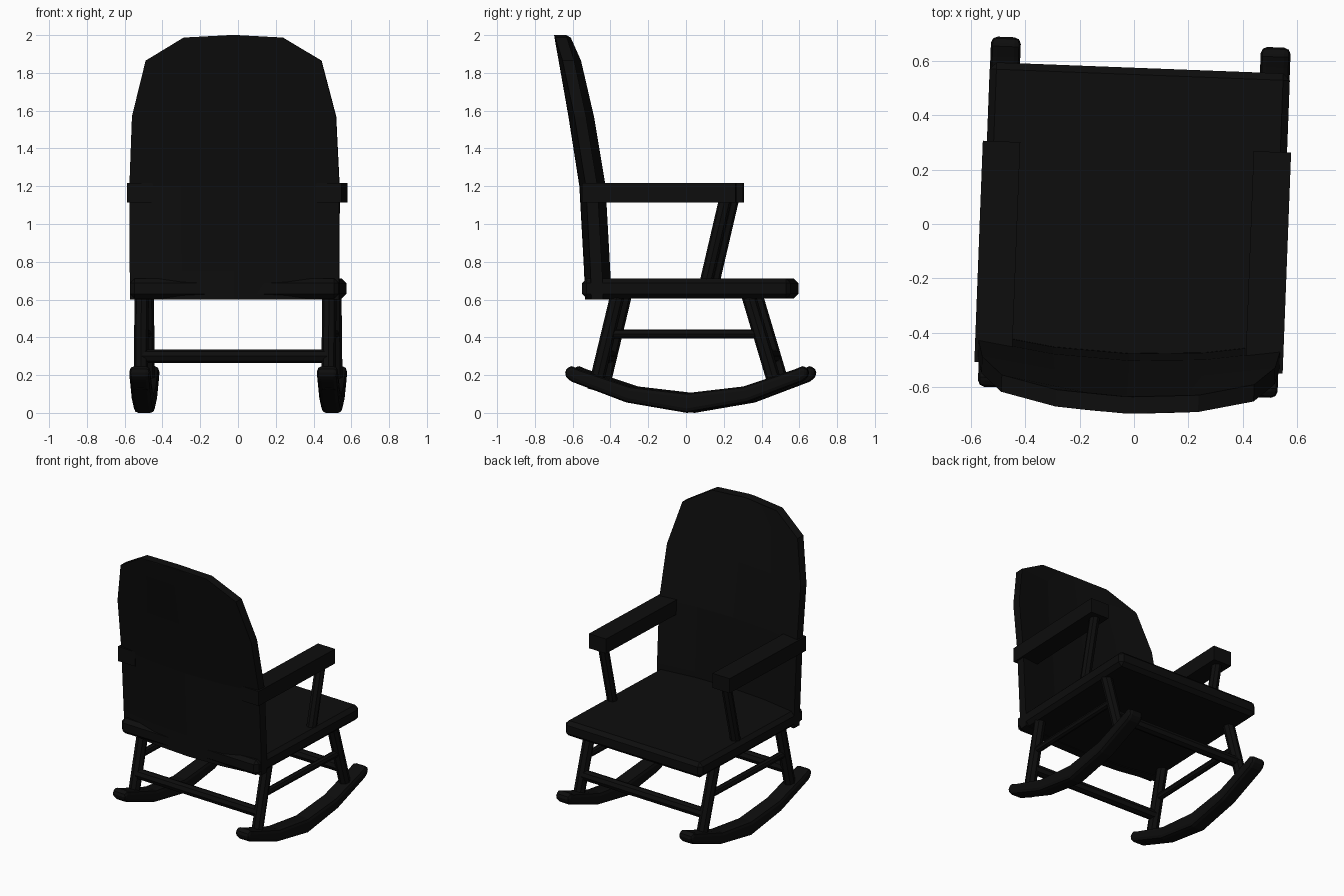
import bpy, bmesh, math
from mathutils import Vector

cube = bpy.data.objects.get("Cube")
if cube:
    bpy.data.objects.remove(cube)

COLOUR = (0.004, 0.004, 0.004, 1)
black = bpy.data.materials.new("black paint")
black.use_nodes = True
black.diffuse_color = COLOUR
black.node_tree.nodes["Principled BSDF"].inputs["Base Color"].default_value = COLOUR

TURN = math.radians(-2.2)   # the chair stands slightly turned
SIDE = 0.497                # distance of legs and rockers from the middle


def finish(name, bm, bevel=0, segments=1):
    bmesh.ops.recalc_face_normals(bm, faces=bm.faces)
    mesh = bpy.data.meshes.new(name)
    bm.to_mesh(mesh)
    bm.free()
    mesh.materials.append(black)
    obj = bpy.data.objects.new(name, mesh)
    bpy.context.collection.objects.link(obj)
    obj.rotation_euler.z = TURN
    if bevel:
        mod = obj.modifiers.new("soft edges", "BEVEL")
        mod.width, mod.segments = bevel, segments
        mod.limit_method = "ANGLE"
        mod.angle_limit = math.radians(40)
    return obj


def box(name, low, high, bevel=0):
    bm = bmesh.new()
    bmesh.ops.create_cube(bm, size=1)
    low, high = Vector(low), Vector(high)
    for v in bm.verts:
        v.co = (low + high) / 2 + v.co * (high - low)
    return finish(name, bm, bevel)


def rod(name, start, end, radius):
    """Eight-sided bar between two points."""
    bm = bmesh.new()
    start, end = Vector(start), Vector(end)
    axis = end - start
    bmesh.ops.create_cone(bm, cap_ends=True, segments=8, radius1=radius,
                          radius2=radius, depth=axis.length)
    bmesh.ops.rotate(bm, verts=bm.verts,
                     matrix=Vector((0, 0, 1)).rotation_difference(axis).to_matrix())
    bmesh.ops.translate(bm, verts=bm.verts, vec=(start + end) / 2)
    return finish(name, bm)


def rocker(name, x):
    """Curved runner: half a side profile, mirrored front to back."""
    top = [(0, .105), (.3, .14), (.57, .23), (.61, .247), (.645, .237)]
    under = [(.645, .19), (.61, .165), (.32, .055), (0, 0)]
    half = top + under
    loop = half + [(-y, z) for y, z in reversed(half[1:-1])]
    bm = bmesh.new()
    face = bm.faces.new([bm.verts.new((x - .055, y + .025, z)) for y, z in loop])
    out = bmesh.ops.extrude_face_region(bm, geom=[face])
    verts = [g for g in out["geom"] if isinstance(g, bmesh.types.BMVert)]
    bmesh.ops.translate(bm, verts=verts, vec=(.11, 0, 0))
    return finish(name, bm, .024, 2)


# Seat
box("seat", (-.553, -.53, .605), (.553, .575, .712), .025)

# Backrest: rows of (height, half width, rear position), bowed across
rows = [(.6, .553, -.535), (.75, .555, -.54), (1.2, .556, -.565), (1.57, .54, -.623),
        (1.865, .465, -.675), (1.987, .262, -.695), (2.0, .02, -.698)]
bm = bmesh.new()
grid = []
for z, half, y in rows:
    grid.append([bm.verts.new((half * u, y + .18 * (half * u) ** 2, z))
                 for u in (-1, -.5, 0, .5, 1)])
front = []
for line in grid:
    front.append([bm.verts.new(v.co + Vector((0, .062, 0))) for v in line])
for a, b, c, d in zip(grid, grid[1:], front, front[1:]):
    for i in range(4):
        bm.faces.new((a[i], a[i + 1], b[i + 1], b[i]))
        bm.faces.new((c[i], d[i], d[i + 1], c[i + 1]))
    for i in (0, -1):
        bm.faces.new((a[i], b[i], d[i], c[i]))
for r in (0, -1):
    for i in range(4):
        bm.faces.new((grid[r][i], grid[r][i + 1], front[r][i + 1], front[r][i]))
finish("backrest", bm)

# Arms, legs, side stretchers and rockers on both sides
for side, s in (("left", 1), ("right", -1)):
    x = SIDE * s
    inner, outer = sorted((.43 * s, .568 * s))
    box(side + "_armrest", (inner, -.53, 1.115), (outer, .285, 1.218))
    rod(side + "_arm_post", (x, .125, .69), (x, .23, 1.14), .034)
    rod(side + "_back_leg", (x, -.465, .12), (x, -.34, .64), .038)
    rod(side + "_front_leg", (x, .5, .12), (x, .345, .64), .038)
    rod(side + "_stretcher", (x, -.39, .418), (x, .41, .418), .024)
    rocker(side + "_rocker", x)

# Cross stretchers
for name, y in (("back", -.422), ("front", .445)):
    rod(name + "_cross_stretcher", (-SIDE, y, .3), (SIDE, y, .3), .036)
